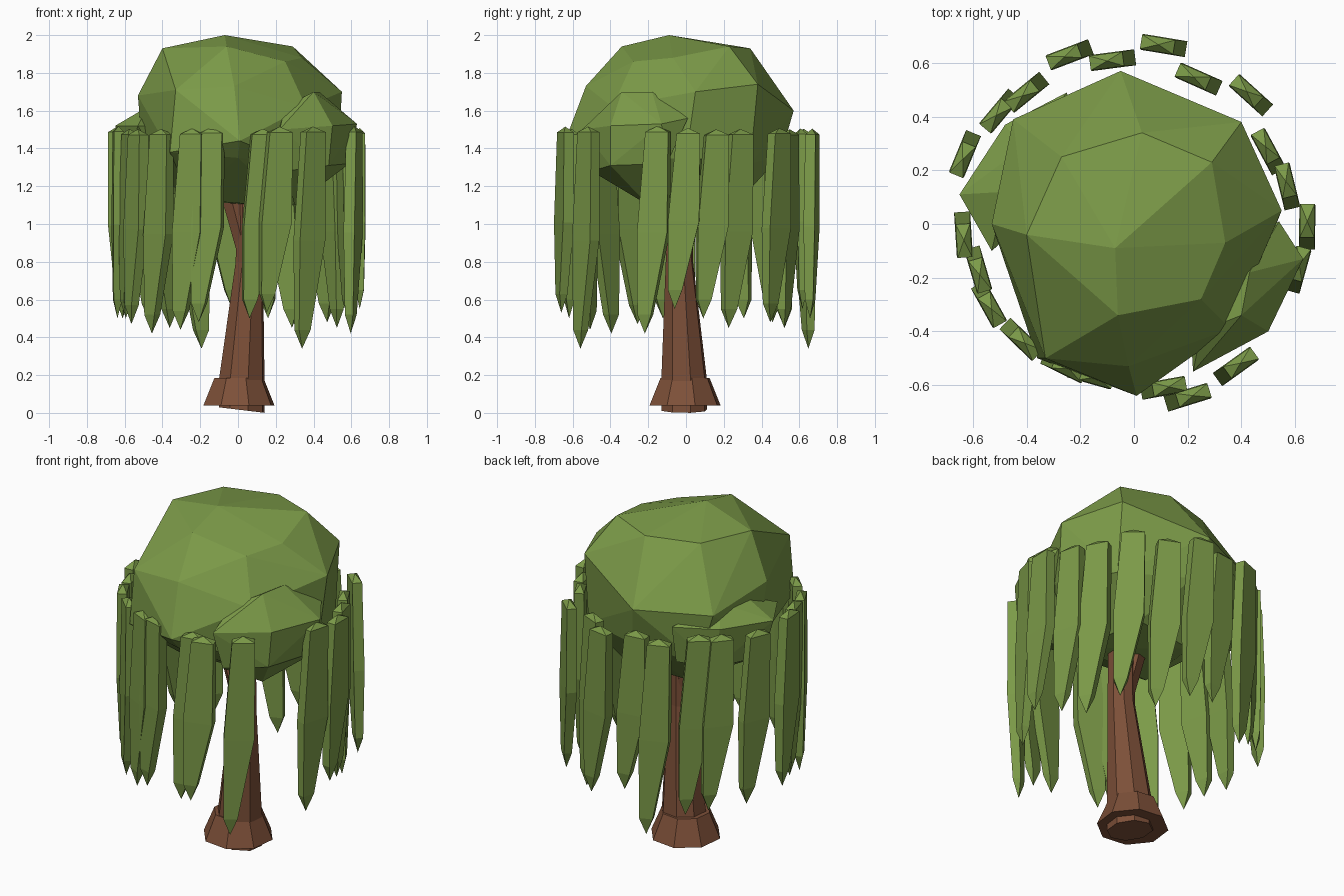
import bpy, bmesh, math, random
from mathutils import Vector, Matrix

random.seed(4)
cube = bpy.data.objects.get("Cube")
if cube:
    bpy.data.objects.remove(cube, do_unlink=True)


def material(name, rgb):
    m = bpy.data.materials.new(name)
    m.use_nodes = True
    m.diffuse_color = (*rgb, 1)
    m.node_tree.nodes["Principled BSDF"].inputs["Base Color"].default_value = (*rgb, 1)
    return m


LEAF = material("leaf_green", (0.20, 0.325, 0.065))
BARK = material("bark_brown", (0.205, 0.08, 0.04))


def finish(name, bm, mat):
    bmesh.ops.recalc_face_normals(bm, faces=bm.faces)
    mesh = bpy.data.meshes.new(name)
    bm.to_mesh(mesh)
    bm.free()
    mesh.materials.append(mat)
    obj = bpy.data.objects.new(name, mesh)
    bpy.context.collection.objects.link(obj)
    return obj


def hull(name, points, mat):
    """Faceted clump wrapped around a few corner points."""
    bm = bmesh.new()
    for p in points:
        bm.verts.new(p)
    res = bmesh.ops.convex_hull(bm, input=bm.verts)
    loose = {v for v in res["geom_interior"] if isinstance(v, bmesh.types.BMVert)}
    bmesh.ops.delete(bm, geom=list(loose), context='VERTS')
    return finish(name, bm, mat)


def loft(name, rings, mat):
    """Skin closed rings; a ring of one point makes a tip."""
    bm = bmesh.new()
    loops = [[bm.verts.new(p) for p in ring] for ring in rings]
    for a, b in zip(loops, loops[1:]):
        n = max(len(a), len(b))
        for i in range(n):
            j = (i + 1) % n
            if len(a) == 1:
                bm.faces.new((a[0], b[i], b[j]))
            elif len(b) == 1:
                bm.faces.new((a[i], a[j], b[0]))
            else:
                bm.faces.new((a[i], a[j], b[j], b[i]))
    for end in (loops[0], loops[-1]):
        if len(end) > 2:
            bm.faces.new(end)
    return finish(name, bm, mat)


def ring(x, y, z, r, sides=8, tilt=0.0):
    out = []
    for i in range(sides):
        a = math.tau * (i + 0.35) / sides
        out.append((x + r * math.cos(a), y + r * math.sin(a), z + tilt * math.cos(a)))
    return out


# Trunk, root flare and a short fork under the crown
loft("trunk", [ring(0.02, -0.01, 0.015, 0.125, tilt=-0.015), ring(0.02, -0.01, 0.18, 0.125),
               ring(0.06, -0.035, 0.8, 0.075), ring(0.06, -0.035, 1.25, 0.07)], BARK)
loft("root_flare", [ring(0.005, -0.005, 0.04, 0.195), ring(0.005, -0.005, 0.185, 0.135)], BARK)
loft("trunk_fork", [ring(0.06, -0.03, 0.8, 0.055, 6), ring(-0.03, -0.03, 1.15, 0.065, 6)], BARK)

# Main crown: cap, shoulders, waist and underside
hull("crown", [
    (-.07, -.09, 2.0), (-.27, .25, 1.93), (.03, .34, 1.93), (.29, .23, 1.94),
    (.34, -.07, 1.88), (.25, -.28, 1.86), (-.06, -.34, 1.94), (-.4, -.04, 1.93),
    (-.53, 0, 1.68), (-.45, .39, 1.6), (-.05, .57, 1.6), (.4, .38, 1.74),
    (.55, .05, 1.7), (.36, -.39, 1.62), (-.02, -.53, 1.73), (-.33, -.5, 1.71),
    (.01, -.64, 1.44), (-.36, -.5, 1.38), (-.5, .05, 1.32), (-.36, .4, 1.3),
    (0, .5, 1.36), (.4, .34, 1.32), (.53, 0, 1.35), (.28, -.42, 1.33), (0, -.55, 1.35),
    (-.25, -.2, 1.13), (.28, -.1, 1.09), (.2, .28, 1.12), (-.18, .25, 1.1)], LEAF)

# Side clumps poking out of the crown
hull("crown_clump_left", [
    (.43, -.18, 1.7), (.4, -.34, 1.7), (.25, -.4, 1.62), (.54, .01, 1.56),
    (.63, -.13, 1.53), (.5, -.4, 1.52), (.22, -.55, 1.5), (.59, -.1, 1.32),
    (.48, -.4, 1.31), (.25, -.5, 1.28), (.3, -.2, 1.1), (.2, -.2, 1.5)], LEAF)
hull("crown_clump_right", [
    (-.48, .12, 1.62), (-.42, .28, 1.63), (-.25, .49, 1.52), (-.48, .37, 1.52),
    (-.65, .11, 1.52), (-.53, -.1, 1.52), (-.59, .12, 1.3), (-.44, .36, 1.28),
    (-.25, .45, 1.3), (-.3, .1, 1.14), (-.2, .2, 1.5)], LEAF)

# Hanging strands: (x, y, tip height), each leaning sideways around the crown
STRANDS = [
    (.11, .665, .5), (.24, .54, .45), (.435, .48, .48), (.5, .27, .45), (.57, .14, .5),
    (.645, -.01, .55), (.61, -.17, .42), (.38, -.53, .34), (.2, -.645, .53),
    (.11, -.61, .5), (-.16, -.565, .48), (-.26, -.53, .44), (-.42, -.43, .42),
    (-.54, -.3, .47), (-.58, -.17, .5), (-.635, -.04, .5), (-.63, .26, .5),
    (-.5, .42, .48), (-.4, .49, .45), (-.24, .63, .34), (-.08, .61, .55)]


def strand(index, x, y, tip):
    a = math.atan2(y, x)
    frame = Matrix(((math.sin(a), math.cos(a), 0, x),
                    (-math.cos(a), math.sin(a), 0, y),
                    (0, 0, 1, 0), (0, 0, 0, 1)))
    top = 1.48 + random.uniform(-0.01, 0.01)
    mid = tip + 0.5 * (top - tip)
    sections = [(top, -.085, .04, .027), (mid, -.08, .085, .03), (tip + .1, .01, .085, .022)]
    rings = [[(-.02, 0, top + .03)]]
    for z, x0, x1, t in sections:
        rings.append([(x0, -t, z), (x1, -t, z), (x1, t, z), (x0, t, z)])
    rings.append([(.05, 0, tip)])
    rings = [[frame @ Vector(p) for p in r] for r in rings]
    loft(f"leaf_strand_{index:02d}", rings, LEAF)


for i, s in enumerate(STRANDS, 1):
    strand(i, *s)
